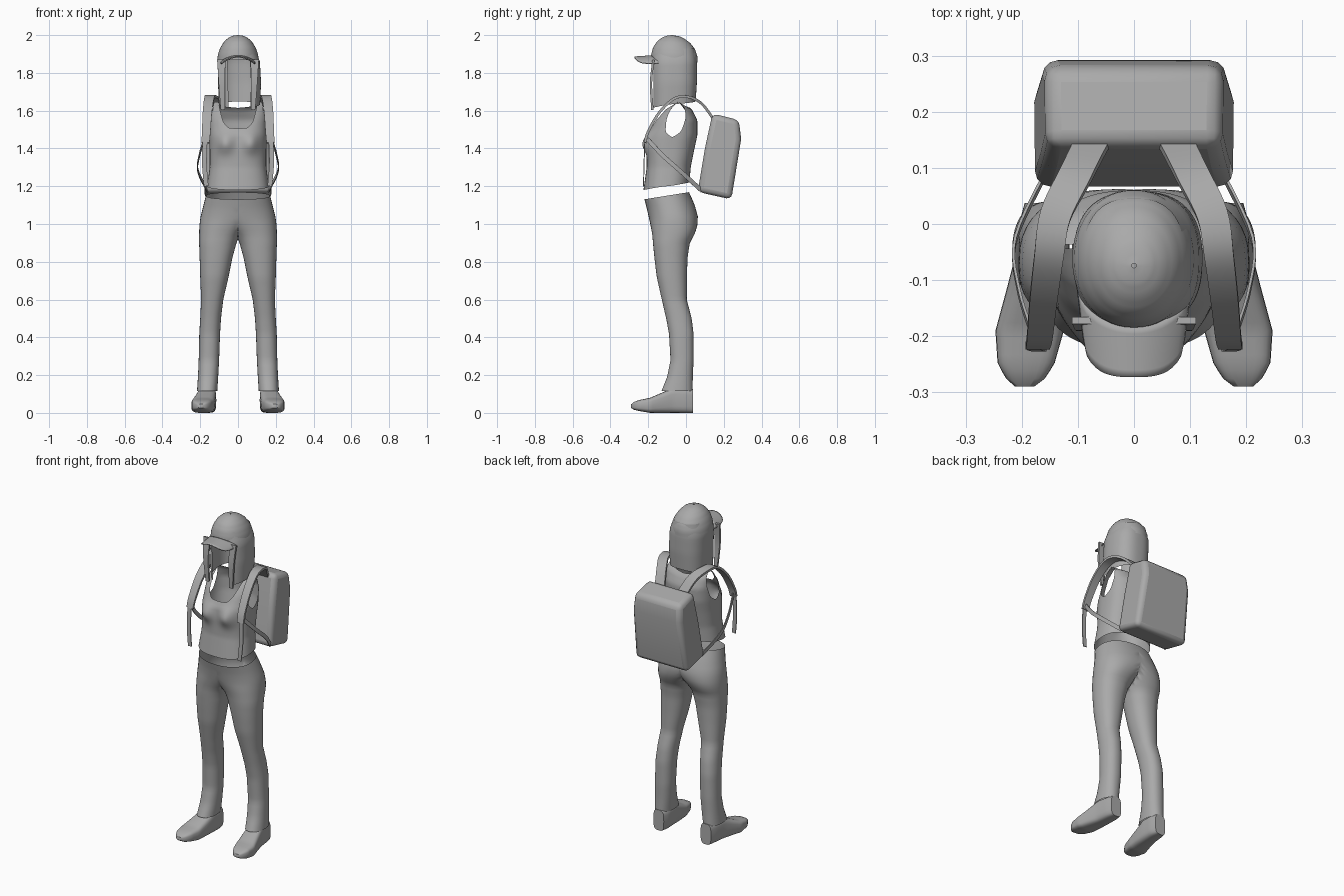
import bpy, bmesh, math
from mathutils import Vector

if "Cube" in bpy.data.objects:
    bpy.data.objects.remove(bpy.data.objects["Cube"], do_unlink=True)

GREY = (0.4, 0.4, 0.4, 1)
mat = bpy.data.materials.new("plain_grey")
mat.use_nodes = True
mat.diffuse_color = GREY
mat.node_tree.nodes["Principled BSDF"].inputs["Base Color"].default_value = GREY


def look(table, v):
    """Interpolate the columns of a table keyed by its first column."""
    if v <= table[0][0]:
        return table[0][1:]
    for a, b in zip(table, table[1:]):
        if v <= b[0]:
            t = (v - a[0]) / (b[0] - a[0])
            return [p + (q - p) * t for p, q in zip(a[1:], b[1:])]
    return table[-1][1:]


def finish(name, bm, mirror=False, angle=45):
    bmesh.ops.recalc_face_normals(bm, faces=bm.faces)
    me = bpy.data.meshes.new(name)
    bm.to_mesh(me)
    bm.free()
    me.materials.append(mat)
    for p in me.polygons:
        p.use_smooth = True
    me.set_sharp_from_angle(angle=math.radians(angle))
    ob = bpy.data.objects.new(name, me)
    bpy.context.collection.objects.link(ob)
    if mirror:
        ob.modifiers.new("mirror", "MIRROR").merge_threshold = 0.0005
    return ob


def grid(name, nu, nv, f, closed=True, caps=False, mirror=False, cut_middle=False):
    """Sheet of nu x nv points from f(u, v); closed wraps around v."""
    bm = bmesh.new()
    rows = []
    for i in range(nu):
        rows.append([bm.verts.new(f(i / (nu - 1), j / (nv if closed else nv - 1)))
                     for j in range(nv)])
    for r, s in zip(rows, rows[1:]):
        for j in range(nv if closed else nv - 1):
            k = (j + 1) % nv
            quad = (r[j], r[k], s[k], s[j])
            if not (cut_middle and all(abs(v.co.x) < 1e-5 for v in quad)):
                bm.faces.new(quad)
    if caps:
        bm.faces.new(rows[0])
        bm.faces.new(rows[-1])
    if cut_middle:
        bmesh.ops.remove_doubles(bm, verts=bm.verts, dist=1e-5)
        loose = [v for v in bm.verts if not v.link_faces]
        bmesh.ops.delete(bm, geom=loose, context="VERTS")
    return finish(name, bm, mirror)


def ring_point(table, z, ang, power=0.8):
    """Rounded-box section: columns are x min, x max, front, back."""
    x0, x1, y0, y1 = look(table, z)
    s, c = math.sin(ang), math.cos(ang)
    sx = math.copysign(abs(s) ** power, s)
    cy = math.copysign(abs(c) ** power, c)
    return Vector(((x0 + x1 + (x1 - x0) * sx) / 2, (y0 + y1 - (y1 - y0) * cy) / 2, z))


def fold(ang):
    """Degrees away from the front."""
    d = math.degrees(ang) % 360
    return min(d, 360 - d)


# Trousers: one leg, clamped at the middle above the crotch and mirrored
LEG = [(.115, .11, .217, -.13, .035), (.19, .105, .212, -.1, .036),
       (.28, .1, .208, -.082, .04), (.42, .095, .205, -.09, .04),
       (.5, .09, .2, -.105, .03), (.6, .078, .195, -.128, .004),
       (.72, .05, .2, -.155, .005), (.82, .03, .203, -.167, .008),
       (.9, .008, .206, -.175, .02), (.94, -.015, .206, -.178, .042),
       (.98, -.06, .205, -.185, .058), (1.03, -.15, .2, -.195, .064),
       (1.09, -.185, .185, -.207, .045), (1.15, -.17, .17, -.22, .016)]


def leg(u, v):
    p = ring_point(LEG, .115 + 1.035 * u, v * math.tau, .9)
    p.x = max(p.x, 0)
    p.z += .16 * (p.y + .1) * max(0, (p.z - 1) / .15)
    return p


grid("trousers", 46, 40, leg, mirror=True, cut_middle=True)

# Shoes, lofted from heel to toe
SHOE = [(-.037, .125, .195, 0, .125), (0, .115, .205, 0, .13), (.07, .115, .215, 0, .135),
        (.12, .118, .228, 0, .11), (.19, .125, .247, 0, .08), (.25, .142, .243, .01, .068),
        (.28, .162, .225, .018, .056), (.29, .178, .212, .026, .046)]


def shoe(u, v):
    p = ring_point(SHOE, -.037 + .327 * u, v * math.tau, .55)
    return Vector((p.x, -p.z, p.y))


grid("shoe", 24, 24, shoe, caps=True, mirror=True)

# Sleeveless top: columns rise to the neckline, straps and armholes
TOP = [(1.18, -.165, .165, -.225, .015), (1.3, -.15, .15, -.208, .025),
       (1.4, -.15, .15, -.207, .045), (1.47, -.152, .152, -.203, .06),
       (1.55, -.15, .15, -.168, .06), (1.61, -.147, .147, -.115, .03),
       (1.645, -.142, .142, -.045, -.035)]
RIM = [(0, 1.505), (15, 1.51), (26, 1.54), (35, 1.6), (41, 1.645), (60, 1.645), (67, 1.57),
       (76, 1.49), (90, 1.46), (104, 1.49), (113, 1.57), (120, 1.645), (139, 1.645),
       (147, 1.625), (180, 1.615)]


def top(u, v):
    ang = v * math.tau
    low = 1.2 - .02 * math.cos(ang)
    high = look(RIM, fold(ang))[0]
    p = ring_point(TOP, low + (high - low) * u, ang)
    if math.cos(ang) > 0:
        d = ((abs(p.x) - .07) / .045) ** 2 + ((p.z - 1.425) / .05) ** 2
        p.y -= .032 * math.exp(-d)
    return p


grid("tank_top", 28, 120, top)

# Hair: long shell open at the face, with loose front locks
HAIR = [(1.6, -.1, .116, -.182, .048), (1.75, -.106, .122, -.184, .058),
        (1.86, -.108, .116, -.183, .058), (1.93, -.09, .09, -.17, .045)]
HEM = [(0, 1.61), (45, 1.62), (90, 1.635), (180, 1.65)]


def hair(u, v):
    ang = math.radians(27 + 306 * v)
    low = look(HEM, fold(ang))[0]
    return ring_point(HAIR, low + (1.93 - low) * u, ang)


grid("hair", 14, 60, hair, closed=False)

# Cap crown and curved brim
CROWN = [(1.868, -.11, .11, -.186, .061), (1.9, -.106, .106, -.184, .06),
         (1.935, -.093, .093, -.174, .047), (1.965, -.074, .074, -.155, .022),
         (1.985, -.052, .052, -.13, -.008), (1.996, -.03, .03, -.105, -.035),
         (2, -.004, .004, -.078, -.07)]


def crown(u, v):
    z = 1.868 + .132 * (1 - (1 - u) ** 2)
    p = ring_point(CROWN, z, v * math.tau, .95)
    p.z -= .012 * (1 - u) * max(0, -math.cos(v * math.tau))
    return p


grid("cap_crown", 18, 48, crown, caps=False)


def brim(u, v):
    s = 2 * v - 1
    x = s * (.104 - .012 * u)
    inner = -.1 - .083 * math.sqrt(max(0, 1 - s * s))
    outer = -.2 - .073 * math.sqrt(max(0, 1 - abs(s) ** 3))
    return Vector((x, inner + (outer - inner) * u, 1.893 - .038 * s * s - .006 * u))


ob = grid("cap_brim", 8, 24, brim, closed=False)
ob.modifiers.new("thickness", "SOLIDIFY").thickness = .006


def ribbon(name, pts, widths, thick, side):
    """Flat strap along a smooth path, mirrored to both sides."""
    pts = [Vector(p) for p in pts]
    n = len(pts) - 1

    def at(t):
        i = min(int(t * n), n - 1)
        f = t * n - i
        a, b, c, d = (pts[max(0, min(n, k))] for k in range(i - 1, i + 3))
        return b + ((c - a) * f + (2 * a - 5 * b + 4 * c - d) * f * f
                    + (3 * b - a - 3 * c + d) * f ** 3) / 2

    def f(u, v):
        tan = (at(min(1, u + .01)) - at(max(0, u - .01))).normalized()
        s = Vector(side)
        s = (s - tan * s.dot(tan)).normalized()
        w = (widths[0] + (widths[1] - widths[0]) * u) / 2
        k = round(v * 4)
        return at(u) + s * (w if k in (0, 1) else -w) + tan.cross(s) * (thick / 2 if k in (1, 2) else -thick / 2)

    return grid(name, n * 5 + 1, 4, f, caps=True, mirror=True)


ribbon("hair_lock", [(.088, -.172, 1.87), (.086, -.185, 1.75), (.08, -.178, 1.605)],
       (.045, .022), .012, (1, 0, 0))

# Backpack: side profile extruded across, wider at the base, rounded edges
SIDE = [(.062, 1.17), (.1, 1.4), (.14, 1.585), (.28, 1.55), (.292, 1.45), (.24, 1.13)]
bm = bmesh.new()
ends = [[bm.verts.new((s * (.168 + (1.36 - z) * .05), y, z)) for y, z in SIDE] for s in (-1, 1)]
for e in ends:
    bm.faces.new(e)
for j in range(len(SIDE)):
    k = (j + 1) % len(SIDE)
    bm.faces.new((ends[0][j], ends[0][k], ends[1][k], ends[1][j]))
pack = finish("backpack", bm, angle=60)
bev = pack.modifiers.new("rounding", "BEVEL")
bev.width, bev.segments, bev.limit_method = .028, 3, "ANGLE"

# Backpack straps: padded shoulder, thin lower loop, hanging end
ribbon("shoulder_strap", [(.075, .145, 1.555), (.105, .085, 1.635), (.14, .015, 1.672),
                          (.152, -.06, 1.665), (.162, -.14, 1.592), (.168, -.2, 1.49),
                          (.172, -.217, 1.43)], (.062, .042), .014, (1, 0, 0))
ribbon("lower_strap", [(.178, -.205, 1.45), (.205, -.12, 1.36), (.212, -.03, 1.28),
                       (.16, .085, 1.175)], (.022, .022), .005, (0, .5, 1))
ribbon("strap_end", [(.175, -.218, 1.44), (.178, -.222, 1.32), (.168, -.225, 1.2)],
       (.026, .024), .005, (1, 0, 0))
